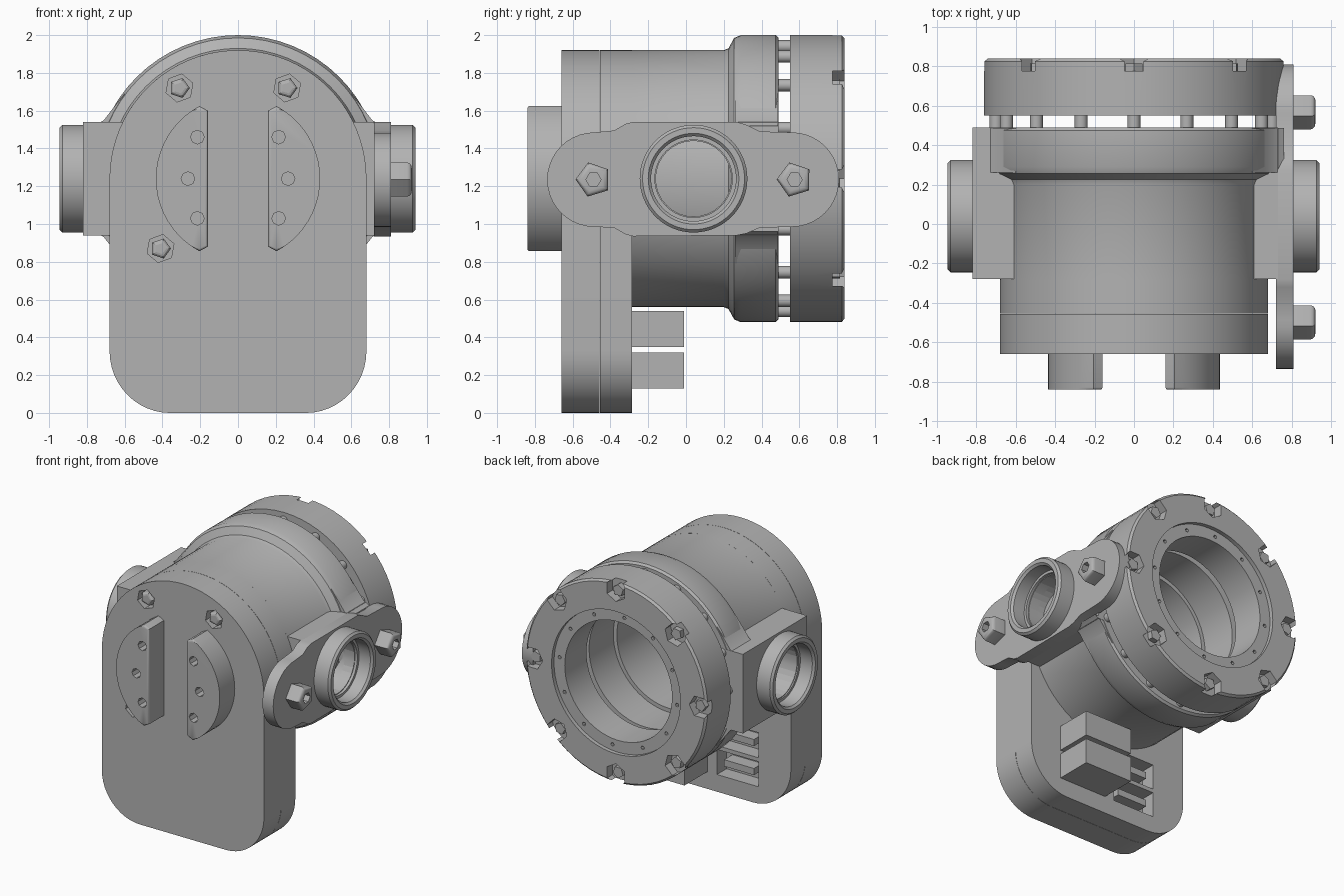
import bpy, bmesh, math
from math import sin, cos, pi, radians

if "Cube" in bpy.data.objects:
    bpy.data.objects.remove(bpy.data.objects["Cube"])

GREY = (0.45, 0.45, 0.45, 1)
mat = bpy.data.materials.new("plain grey")
mat.use_nodes = True
mat.diffuse_color = GREY
bsdf = next(n for n in mat.node_tree.nodes if n.type == "BSDF_PRINCIPLED")
bsdf.inputs["Base Color"].default_value = GREY

AXIS_Z = 1.24      # height of the main bore
BOSS_Y = 0.04      # depth of the side ports


def place(axis, t, u, v):
    """Point at t along the axis, with u, v across it."""
    return (t, u, v) if axis == "x" else (u, t, v)


def finish(name, bm, smooth=True):
    bmesh.ops.recalc_face_normals(bm, faces=bm.faces)
    mesh = bpy.data.meshes.new(name)
    bm.to_mesh(mesh)
    bm.free()
    mesh.materials.append(mat)
    obj = bpy.data.objects.new(name, mesh)
    bpy.context.collection.objects.link(obj)
    if smooth:
        shade(obj)
    return obj


def activate(obj):
    bpy.ops.object.select_all(action="DESELECT")
    obj.select_set(True)
    bpy.context.view_layer.objects.active = obj


def shade(obj):
    activate(obj)
    bpy.ops.object.shade_smooth_by_angle(angle=radians(35))


def prism(name, pts, lo, hi, axis="y", bevel=0, smooth=True):
    """Extrude an outline along an axis, optionally rounding the rim at lo."""
    bm = bmesh.new()
    a = [bm.verts.new(place(axis, lo, u, v)) for u, v in pts]
    b = [bm.verts.new(place(axis, hi, u, v)) for u, v in pts]
    cap = bm.faces.new(a)
    bm.faces.new(b[::-1])
    n = len(pts)
    for i in range(n):
        j = (i + 1) % n
        bm.faces.new((a[i], b[i], b[j], a[j]))
    if bevel:
        bmesh.ops.bevel(bm, geom=list(cap.edges), offset=bevel, segments=3,
                        profile=0.5, affect="EDGES")
    return finish(name, bm, smooth)


def lathe(name, profile, u=0, v=AXIS_Z, axis="y", steps=64):
    """Revolve a closed (radius, distance) profile; radius 0 lies on the axis."""
    bm = bmesh.new()
    rings = []
    for k in range(steps):
        a = 2 * pi * k / steps
        rings.append([bm.verts.new(place(axis, t, u + r * cos(a), v + r * sin(a)))
                      for r, t in profile])
    n = len(profile)
    for k in range(steps):
        p, q = rings[k], rings[(k + 1) % steps]
        for i in range(n):
            j = (i + 1) % n
            bm.faces.new((p[i], p[j], q[j], q[i]))
    bmesh.ops.remove_doubles(bm, verts=bm.verts, dist=1e-5)
    return finish(name, bm)


def arc(cx, cz, r, start, end, n=12):
    return [(cx + r * cos(radians(start + (end - start) * i / n)),
             cz + r * sin(radians(start + (end - start) * i / n)))
            for i in range(n + 1)]


def disc(u, v, r, n=6, turn=0):
    return arc(u, v, r, turn, turn + 360, n)[:-1]


def rect(u0, u1, v0, v1):
    return [(u0, v0), (u1, v0), (u1, v1), (u0, v1)]


def cut(obj, cutters):
    activate(obj)
    for c in cutters:
        m = obj.modifiers.new("cut", "BOOLEAN")
        m.operation, m.solver, m.object = "DIFFERENCE", "EXACT", c
        bpy.ops.object.modifier_apply(modifier=m.name)
        bpy.data.objects.remove(c)
    shade(obj)


def hole(u, v, r, lo, hi, n=6, axis="y", turn=0):
    return prism("cutter", disc(u, v, r, n, turn), lo, hi, axis, smooth=False)


def around(count, r, offset=0):
    for k in range(count):
        a = 2 * pi * k / count + offset
        yield r * cos(a), AXIS_Z + r * sin(a), math.degrees(a)


# Front housing: arched cover and back half with a seam between them
outline = (arc(0, AXIS_Z, 0.68, 0, 180, 40) + arc(-0.36, 0.33, 0.32, 180, 270)
           + arc(0.36, 0.33, 0.32, 270, 360))
outline = [(x, z if z > 0.4 else 0.4 - (0.4 - z) * 1.026) for x, z in outline]
cover = prism("front_cover", outline, -0.66, -0.457, bevel=0.04)
back = prism("rear_housing", outline, -0.455, -0.285)
screws = [(-0.31, 1.72), (0.26, 1.72), (-0.41, 0.87)]
cut(cover, [hole(x, z, 0.075, -0.7, -0.59, 6, turn=20) for x, z in screws])
for x, z in screws:
    prism("cover_screw", disc(x, z, 0.055, 5), -0.655, -0.58, bevel=0.02, smooth=False)

# Plug sockets and blocks low on the back of the housing
rows = [(0.13, 0.32), (0.35, 0.54)]
cut(back, [prism("cutter", rect(-0.41, -0.06, a, b), -0.4, -0.2, smooth=False)
           for a, b in rows])
for a, b in rows:
    mid = (a + b) / 2
    prism("plug_block", rect(0.02, 0.42, a, b), -0.3, -0.01, smooth=False)
    prism("socket_tongue", rect(-0.36, -0.11, mid - 0.025, mid + 0.025), -0.41, -0.3,
          smooth=False)

# Half-moon lugs on the cover
for s in (-1, 1):
    moon = [(s * x, z) for x, z in
            arc(0, AXIS_Z, 0.435, -62, 62, 20) + [(0.16, 1.6), (0.16, 0.88)]]
    lug = prism("half_moon_lug", moon, -0.84, -0.64, bevel=0.012)
    cut(lug, [hole(s * x, z, 0.036, -0.9, -0.76, 8)
              for x, z in ((0.215, 1.46), (0.265, 1.24), (0.215, 1.03))])

# Main barrel, flaring toward the rear, with a blind bore
lathe("barrel", [(0, -0.285), (0.68, -0.285), (0.68, 0.2), (0.69, 0.225),
                 (0.745, 0.255), (0.76, 0.29), (0.76, 0.475), (0.745, 0.49),
                 (0.47, 0.49), (0.47, 0.2), (0.44, 0.2), (0.44, -0.25), (0, -0.25)])

# Rear clamp ring with screw pockets, on standoff pins
ring = lathe("rear_ring", [(0.76, 0.55), (0.76, 0.825), (0.745, 0.84), (0.54, 0.84),
                           (0.54, 0.81), (0.45, 0.81), (0.45, 0.55)])
cut(ring, [hole(x, z, 0.085, 0.775, 0.9, 6, turn=a) for x, z, a in around(8, 0.7)]
    + [hole(x, z, 0.014, 0.78, 0.85) for x, z, a in around(12, 0.495, 0.1)])
for x, z, a in around(8, 0.69):
    prism("ring_screw", disc(x, z, 0.045, 5, a), 0.77, 0.815, smooth=False)
for x, z, a in around(16, 0.7):
    prism("standoff_pin", disc(x, z, 0.033, 12), 0.47, 0.57)

# Side blocks and ports on both sides
for s, wall, tip in ((-1, 0.82, 0.945), (1, 0.73, 0.94)):
    side = prism("side_block", rect(*sorted((s * 0.5, s * wall)), 0.94, 1.54),
                 -0.28, 0.49)
    cut(side, [hole(BOSS_Y, AXIS_Z, 0.2, *sorted((s * 0.6, s * 0.9)), 32, "x")])
    for v in (1, -1):
        fillet = [(s * x, AXIS_Z + v * z) for x, z in
                  ((0.5, 0.28), (0.76, 0.28), (0.71, 0.31), (0.66, 0.375), (0.6, 0.45))]
        prism("side_fillet", fillet, 0.26, 0.488)
    lathe("port_collar", [(0.205, s * (wall - 0.05)), (0.285, s * (wall - 0.05)),
                          (0.285, s * (tip - 0.015)), (0.27, s * tip),
                          (0.24, s * tip), (0.225, s * (tip - 0.015)),
                          (0.225, s * 0.83), (0.205, s * 0.83)], BOSS_Y, axis="x")

# Two-lobed flange on the left side, with its bolts
half = [(-0.28, 1.54), (-0.32, 1.53), (-0.38, 1.495)]
flange_pts = (half + arc(-0.485, 1.235, 0.25, 90, 270, 20)
              + [(y, 2.475 - z) for y, z in half[::-1]]
              + [(0.27, 0.94), (0.32, 0.95), (0.39, 0.98)]
              + arc(0.56, 1.235, 0.25, -90, 90, 20)
              + [(0.39, 1.49), (0.32, 1.525), (0.27, 1.54)])
flange = prism("side_flange", flange_pts, 0.72, 0.81, "x")
cut(flange, [hole(BOSS_Y, AXIS_Z, 0.2, 0.6, 0.9, 32, "x")])
for y in (-0.49, 0.575):
    bolt = prism("flange_bolt", disc(y, 1.235, 0.095, 5, 35), 0.92, 0.79, "x",
                 bevel=0.025, smooth=False)
    cut(bolt, [hole(y, 1.235, 0.04, 0.86, 1.0, 6, "x")])
